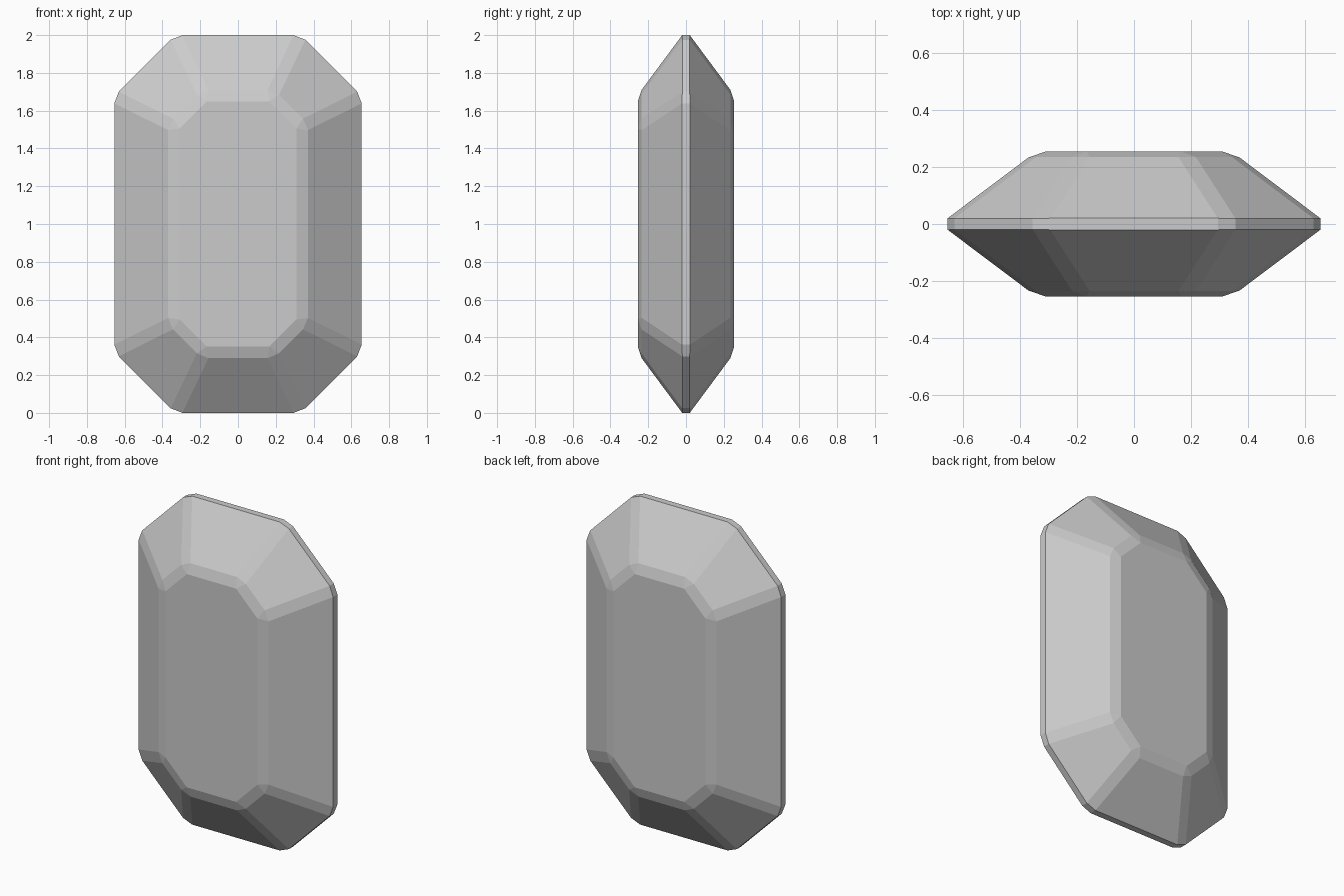
import bpy

if "Cube" in bpy.data.objects:
    bpy.data.objects.remove(bpy.data.objects["Cube"])


def ring(y, x_outer, z_half, x_cut, z_cut):
    # Octagon with cut corners in the XZ plane, centred on z = 1
    quarter = [(x_outer, z_cut), (x_cut, z_half), (-x_cut, z_half), (-x_outer, z_cut)]
    points = quarter + [(-x, -z) for x, z in quarter]
    return [(x, y, 1 + z) for x, z in points]


# Front table, wide girdle, back table
rings = [
    ring(-0.255, 0.343, 0.683, 0.18, 0.52),
    ring(0, 0.682, 1.027, 0.344, 0.689),
    ring(0.255, 0.343, 0.683, 0.18, 0.52),
]
verts = [p for r in rings for p in r]
faces = [tuple(range(8))[::-1], tuple(range(16, 24))]
for base in (0, 8):
    for i in range(8):
        j = (i + 1) % 8
        faces.append((base + i, base + j, base + 8 + j, base + 8 + i))
faces = [f for f in faces]

mesh = bpy.data.meshes.new("gem")
mesh.from_pydata(verts, [], faces)
gem = bpy.data.objects.new("gem", mesh)
bpy.context.collection.objects.link(gem)

# Consistent outward normals
import bmesh
bm = bmesh.new()
bm.from_mesh(mesh)
bmesh.ops.recalc_face_normals(bm, faces=bm.faces)
bm.to_mesh(mesh)
bm.free()

# Narrow flat chamfer on every edge
bevel = gem.modifiers.new("chamfer", 'BEVEL')
bevel.width = 0.034
bevel.segments = 1
bevel.limit_method = 'NONE'
